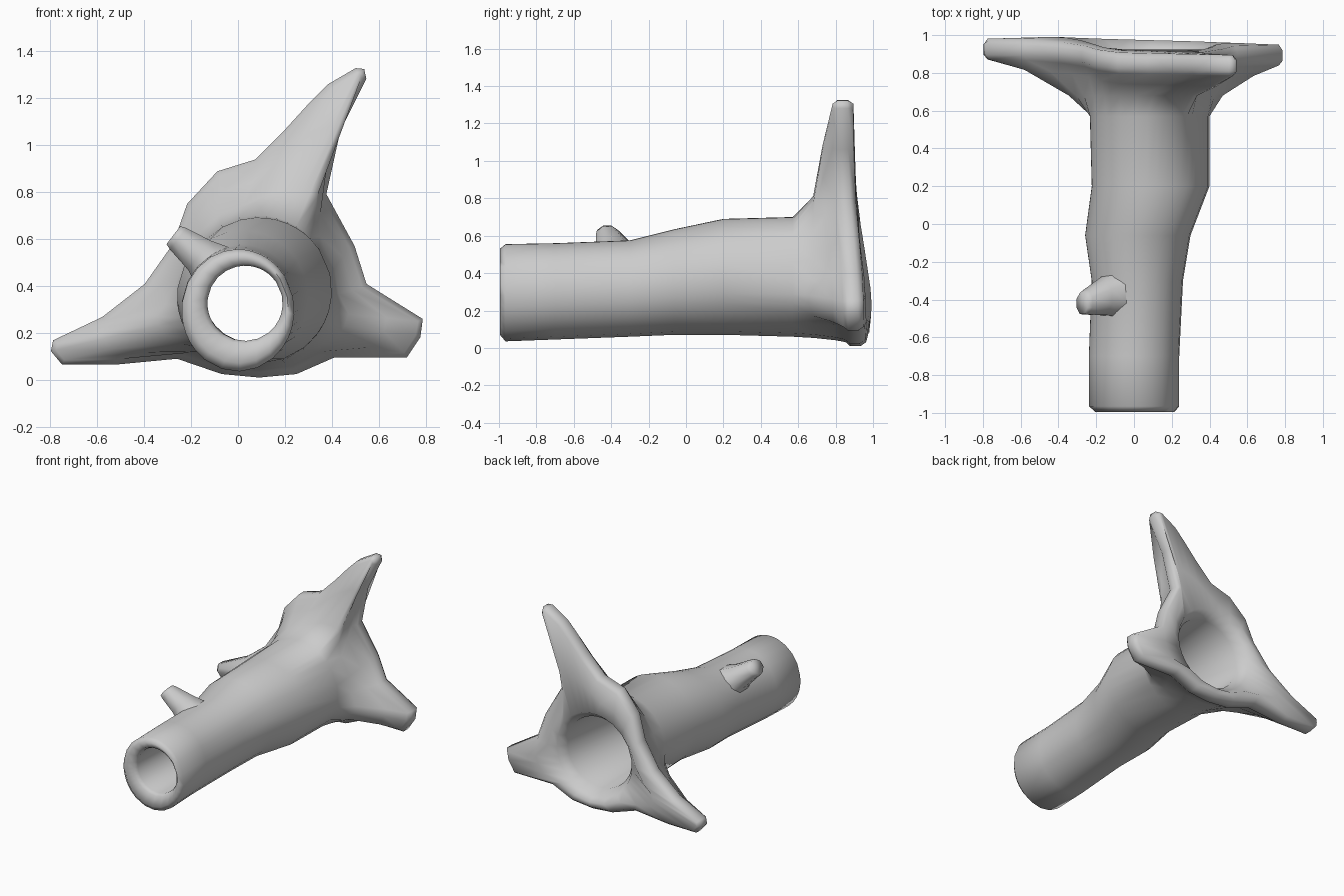
import bpy, bmesh, math
from mathutils import Vector

if "Cube" in bpy.data.objects:
    bpy.data.objects.remove(bpy.data.objects["Cube"])

# Flange silhouette (x, z), clockwise from the tip of the upper prong
OUTLINE = [Vector(p) for p in (
    (0.50, 1.33), (0.54, 1.325), (0.55, 1.28), (0.44, 1.06), (0.38, 0.79), (0.50, 0.57),
    (0.55, 0.41), (0.79, 0.26), (0.78, 0.18), (0.72, 0.09), (0.41, 0.09), (0.25, 0.02),
    (0.09, 0.005), (-0.07, 0.02), (-0.26, 0.085), (-0.52, 0.06), (-0.75, 0.06),
    (-0.80, 0.12), (-0.79, 0.17), (-0.58, 0.27), (-0.40, 0.41), (-0.28, 0.58),
    (-0.22, 0.75), (-0.09, 0.89), (0.07, 0.94), (0.20, 1.07), (0.30, 1.18), (0.38, 1.26))]
N = len(OUTLINE)
CENTRE = Vector((0.08, 0.38))

# Ring angles: halfway between even spacing and the true outline direction
ANGLES = []
for i, p in enumerate(OUTLINE):
    even = math.radians(66) - 2 * math.pi * i / N
    d = p - CENTRE
    true = math.atan2(d.y, d.x)
    true += 2 * math.pi * round((even - true) / (2 * math.pi))
    ANGLES.append((even + true) / 2)


def ellipse(y, x0, x1, z0, z1):
    """Ring at depth y filling the given x and z range."""
    return [Vector(((x0 + x1) / 2 + (x1 - x0) / 2 * math.cos(a), y,
                    (z0 + z1) / 2 + (z1 - z0) / 2 * math.sin(a))) for a in ANGLES]


def flange_ring(inset, dy):
    """Flange outline, inset along its normals and shifted in depth."""
    ring = []
    for i, p in enumerate(OUTLINE):
        e1 = (p - OUTLINE[i - 1]).normalized()
        e2 = (OUTLINE[(i + 1) % N] - p).normalized()
        t = (e1 + e2).normalized()
        q = p + Vector((t.y, -t.x)) * inset
        lean = 0.06 * min(1, max(0, (p.y - 0.3) / 0.6))
        ring.append(Vector((q.x, 0.905 - 0.02 * p.x - lean + dy, q.y)))
    return ring


def loft(name, rings, closed=False):
    """Skin consecutive rings; either close the loop of rings or cap both ends."""
    bm = bmesh.new()
    vs = [[bm.verts.new(c) for c in r] for r in rings]
    n = len(rings[0])
    for k in range(len(vs) if closed else len(vs) - 1):
        a, b = vs[k], vs[(k + 1) % len(vs)]
        for i in range(n):
            j = (i + 1) % n
            bm.faces.new((a[i], a[j], b[j], b[i]))
    if not closed:
        bm.faces.new(vs[0])
        bm.faces.new(vs[-1])
    bmesh.ops.recalc_face_normals(bm, faces=bm.faces)
    me = bpy.data.meshes.new(name)
    bm.to_mesh(me)
    bm.free()
    ob = bpy.data.objects.new(name, me)
    bpy.context.collection.objects.link(ob)
    bpy.context.view_layer.objects.active = ob
    ob.select_set(True)
    bpy.ops.object.shade_smooth_by_angle(angle=math.radians(85))
    ob.select_set(False)
    return ob


# Hollow tube flaring into the three-pronged flange
outer = [ellipse(*s) for s in (
    (-0.995, -0.205, 0.215, 0.07, 0.53),
    (-0.965, -0.24, 0.24, 0.035, 0.555),
    (-0.70, -0.24, 0.24, 0.045, 0.56),
    (-0.30, -0.225, 0.26, 0.06, 0.575),
    (-0.06, -0.26, 0.30, 0.07, 0.635),
    (0.20, -0.225, 0.40, 0.07, 0.69),
    (0.57, -0.235, 0.40, 0.06, 0.70))]
front = flange_ring(0.026, -0.05)
neck = [a.lerp(b, 0.22) for a, b in zip(outer[-1], front)]
ridge = [a.lerp(b, 0.65) for a, b in zip(outer[-1], front)]
for v, w, f in zip(neck, ridge, front):
    v.y = 0.68
    w.y = f.y - 0.055
edge_front = flange_ring(0.004, -0.025)
edge_back = flange_ring(0.004, 0.03)
back = flange_ring(0.026, 0.06)
rim = ellipse(0.925, -0.215, 0.385, 0.095, 0.69)
back_ridge = [a.lerp(b, 0.4) for a, b in zip(rim, back)]
for v, b in zip(back_ridge, back):
    v.y = b.y + 0.01
inner = [ellipse(*s) for s in (
    (0.86, -0.17, 0.345, 0.135, 0.64),
    (0.20, -0.15, 0.31, 0.15, 0.60),
    (-0.30, -0.14, 0.20, 0.16, 0.49),
    (-0.96, -0.13, 0.19, 0.165, 0.485),
    (-0.985, -0.15, 0.20, 0.15, 0.495))]
loft("flanged_tube", outer + [neck, ridge, front, edge_front, edge_back, back,
                              back_ridge, rim] + inner, closed=True)

# Small stub growing out of the upper left of the tube
axis = Vector((-0.17, 0, 0.13)).normalized()
side = Vector((axis.z, 0, -axis.x))
stub = []
for x, z, y, w, h in ((-0.105, 0.475, -0.37, 0.12, 0.13), (-0.165, 0.53, -0.385, 0.085, 0.105),
                      (-0.255, 0.60, -0.415, 0.062, 0.07), (-0.275, 0.615, -0.42, 0.052, 0.06)):
    c = Vector((x, y, z))
    stub.append([c + side * (w * math.cos(t)) + Vector((0, h * math.sin(t), 0))
                 for t in (2 * math.pi * k / 8 + math.pi / 8 for k in range(8))])
loft("side_stub", stub)
